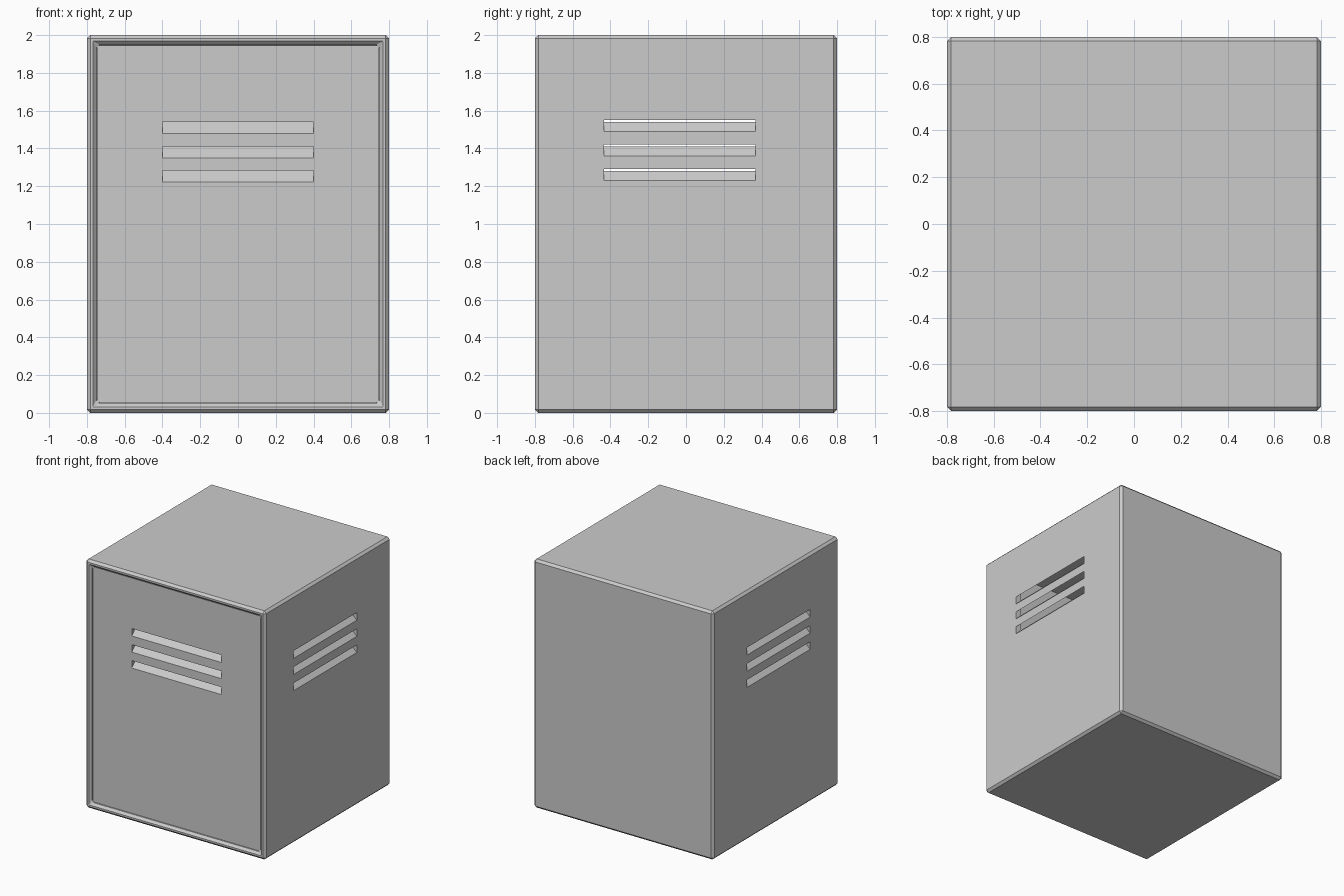
import bpy, bmesh

if "Cube" in bpy.data.objects:
    bpy.data.objects.remove(bpy.data.objects["Cube"])


def finish(name, bm):
    bmesh.ops.recalc_face_normals(bm, faces=bm.faces)
    me = bpy.data.meshes.new(name)
    bm.to_mesh(me)
    bm.free()
    ob = bpy.data.objects.new(name, me)
    bpy.context.collection.objects.link(ob)
    return ob


def box(name, lo, hi):
    bm = bmesh.new()
    bmesh.ops.create_cube(bm, size=1)
    for v in bm.verts:
        v.co = [lo[i] + (v.co[i] + 0.5) * (hi[i] - lo[i]) for i in range(3)]
    return finish(name, bm)


def louvre_cutter(name, a0, a1, bottoms, height, maps):
    # Slots that rise at 45 degrees as they go inward
    bm = bmesh.new()
    for place in maps:
        for z in bottoms:
            prof = [(-0.04, z - 0.04), (0.11, z + 0.11),
                    (0.11, z + height + 0.11), (-0.04, z + height - 0.04)]
            ends = [[bm.verts.new(place(a, d, h)) for d, h in prof] for a in (a0, a1)]
            bm.faces.new(ends[0])
            bm.faces.new(ends[1][::-1])
            for i in range(4):
                j = (i + 1) % 4
                bm.faces.new((ends[0][i], ends[1][i], ends[1][j], ends[0][j]))
    return finish(name, bm)


def cut(ob, cutter):
    m = ob.modifiers.new("cut", 'BOOLEAN')
    m.operation = 'DIFFERENCE'
    m.solver = 'EXACT'
    m.object = cutter
    cutter.hide_render = True
    cutter.display_type = 'WIRE'


# Hollow cabinet shell, open at the front, all edges chamfered
shell = box("cabinet_shell", (-0.8, -0.8, 0), (0.8, 0.8, 2))
cut(shell, box("cavity_cutter", (-0.75, -1.0, 0.05), (0.75, 0.75, 1.95)))
bev = shell.modifiers.new("chamfer", 'BEVEL')
bev.width = 0.018
bev.segments = 1
bev.limit_method = 'ANGLE'

# Slanted vents in both side walls
cut(shell, louvre_cutter("side_vent_cutter", -0.435, 0.367, (1.23, 1.36, 1.49), 0.061,
                         [lambda a, d, z: (0.8 - d, a, z),
                          lambda a, d, z: (d - 0.8, a, z)]))

# Recessed door with slanted vents
door = box("door", (-0.746, -0.778, 0.054), (0.746, -0.718, 1.946))
cut(door, louvre_cutter("door_vent_cutter", -0.4, 0.4, (1.222, 1.35, 1.48), 0.06,
                        [lambda a, d, z: (a, d - 0.778, z)]))
